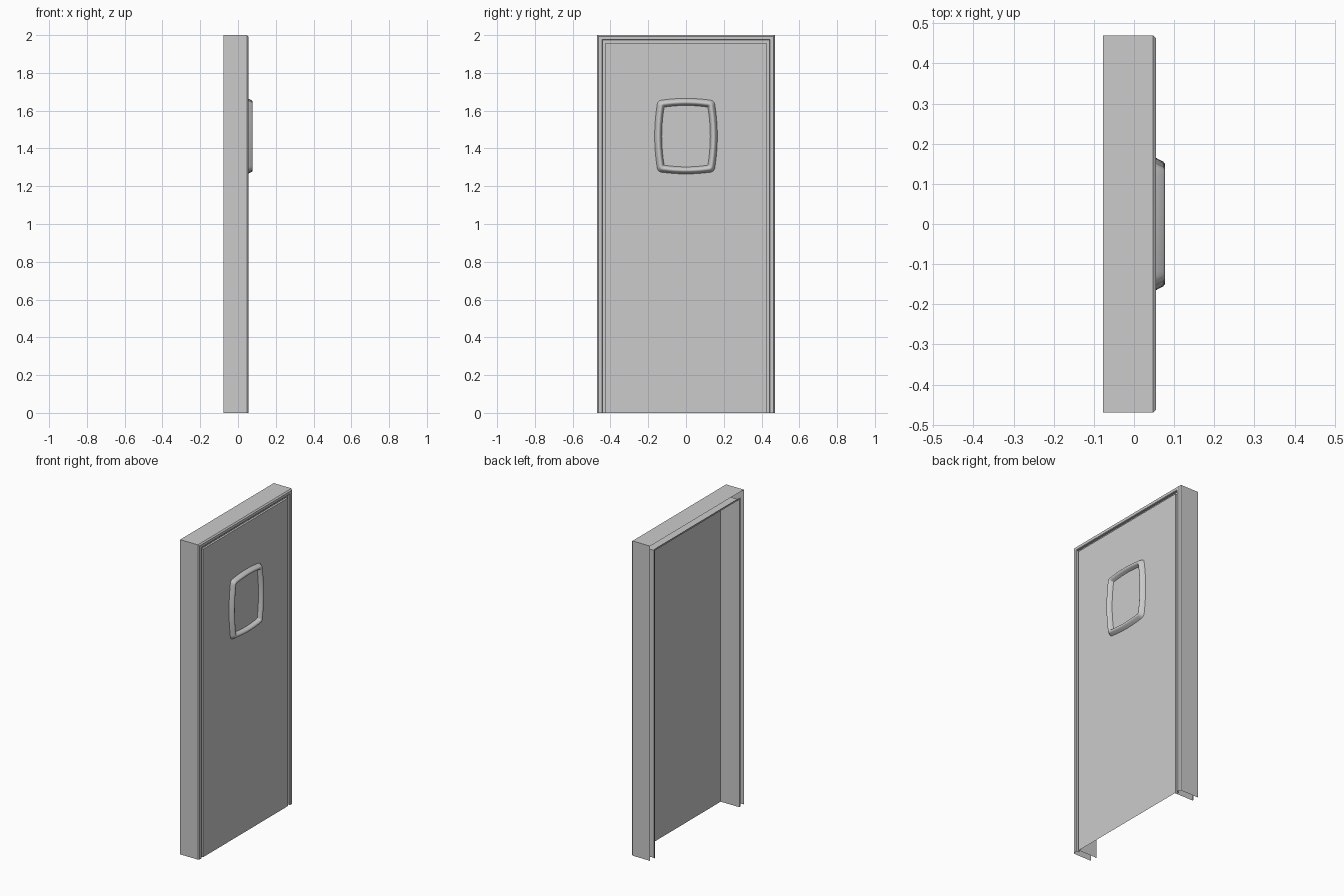
import bpy, bmesh

if "Cube" in bpy.data.objects:
    bpy.data.objects.remove(bpy.data.objects["Cube"])

W, H = 0.47, 2.0          # half width and height of the frame
BACK, PANEL = -0.0775, 0.053


def make_object(name, bm, smooth=False):
    bmesh.ops.remove_doubles(bm, verts=bm.verts, dist=1e-5)
    bmesh.ops.recalc_face_normals(bm, faces=bm.faces)
    mesh = bpy.data.meshes.new(name)
    bm.to_mesh(mesh)
    bm.free()
    ob = bpy.data.objects.new(name, mesh)
    bpy.context.collection.objects.link(ob)
    if smooth:
        bpy.ops.object.select_all(action='DESELECT')
        ob.select_set(True)
        bpy.context.view_layer.objects.active = ob
        bpy.ops.object.shade_smooth_by_angle(angle=0.6)
    return ob


def bridge(bm, loops, closed):
    """Quads between consecutive point loops."""
    rows = [[bm.verts.new(p) for p in loop] for loop in loops]
    n = len(rows[0])
    for a, b in zip(rows, rows[1:]):
        for i in range(n if closed else n - 1):
            j = (i + 1) % n
            bm.faces.new((a[i], a[j], b[j], b[i]))
    return rows


# Door frame: folded sheet profile (inset, depth) swept up, across and down
profile = [(0.0, BACK), (0.0, 0.047), (0.007, 0.055), (0.024, 0.055),
           (0.027, 0.052), (0.027, 0.040), (0.043, 0.040), (0.043, PANEL),
           (0.046, PANEL), (0.046, BACK), (0.036, BACK)]
bm = bmesh.new()
bridge(bm, [[(x, -W + t, 0), (x, -W + t, H - t), (x, W - t, H - t), (x, W - t, 0)]
            for t, x in profile], closed=False)
make_object("door_frame", bm)

# Door leaf: single sheet set inside the frame
bm = bmesh.new()
yw, zt = W - 0.046, H - 0.046
bm.faces.new([bm.verts.new(p) for p in
              ((PANEL, -yw, 0), (PANEL, yw, 0), (PANEL, yw, zt), (PANEL, -yw, zt))])
make_object("door_leaf", bm)


# Window surround: rounded rectangle with bowed sides, lofted through a raised section
def outline(inset, x, zc=1.465):
    a, b = 0.166 - inset, 0.2 - inset
    bow_y, bow_z = 0.012, 0.008
    r = max(0.034 - 0.75 * inset, 0.006)
    ca, cb = a - bow_y, b - bow_z
    n = 5
    side = [(a - bow_y * (k / n) ** 2, (cb - r) * k / n) for k in range(n + 1)]
    top = [((ca - r) * k / n, b - bow_z * (k / n) ** 2) for k in range(n, -1, -1)]
    p, q = side[-1], top[0]
    corner = []
    for k in range(1, 5):
        s = k / 5
        corner.append(tuple((1 - s) ** 2 * p[i] + 2 * s * (1 - s) * (ca, cb)[i]
                            + s * s * q[i] for i in (0, 1)))
    quad = side + corner + top
    half = quad + [(-y, z) for y, z in reversed(quad[:-1])]
    full = half + [(y, -z) for y, z in reversed(half[1:-1])]
    return [(x, y, z + zc) for y, z in full]


section = [(0.0, PANEL), (0.003, 0.058), (0.011, 0.073), (0.015, 0.0765),
           (0.021, 0.0775), (0.027, 0.075), (0.031, 0.069), (0.038, PANEL)]
bm = bmesh.new()
bridge(bm, [outline(t, x) for t, x in section], closed=True)
make_object("window_surround", bm, smooth=True)

# Window pane: lies just proud of the leaf inside the surround
bm = bmesh.new()
bm.faces.new([bm.verts.new(p) for p in outline(0.0375, PANEL + 0.001)])
make_object("window_pane", bm)
